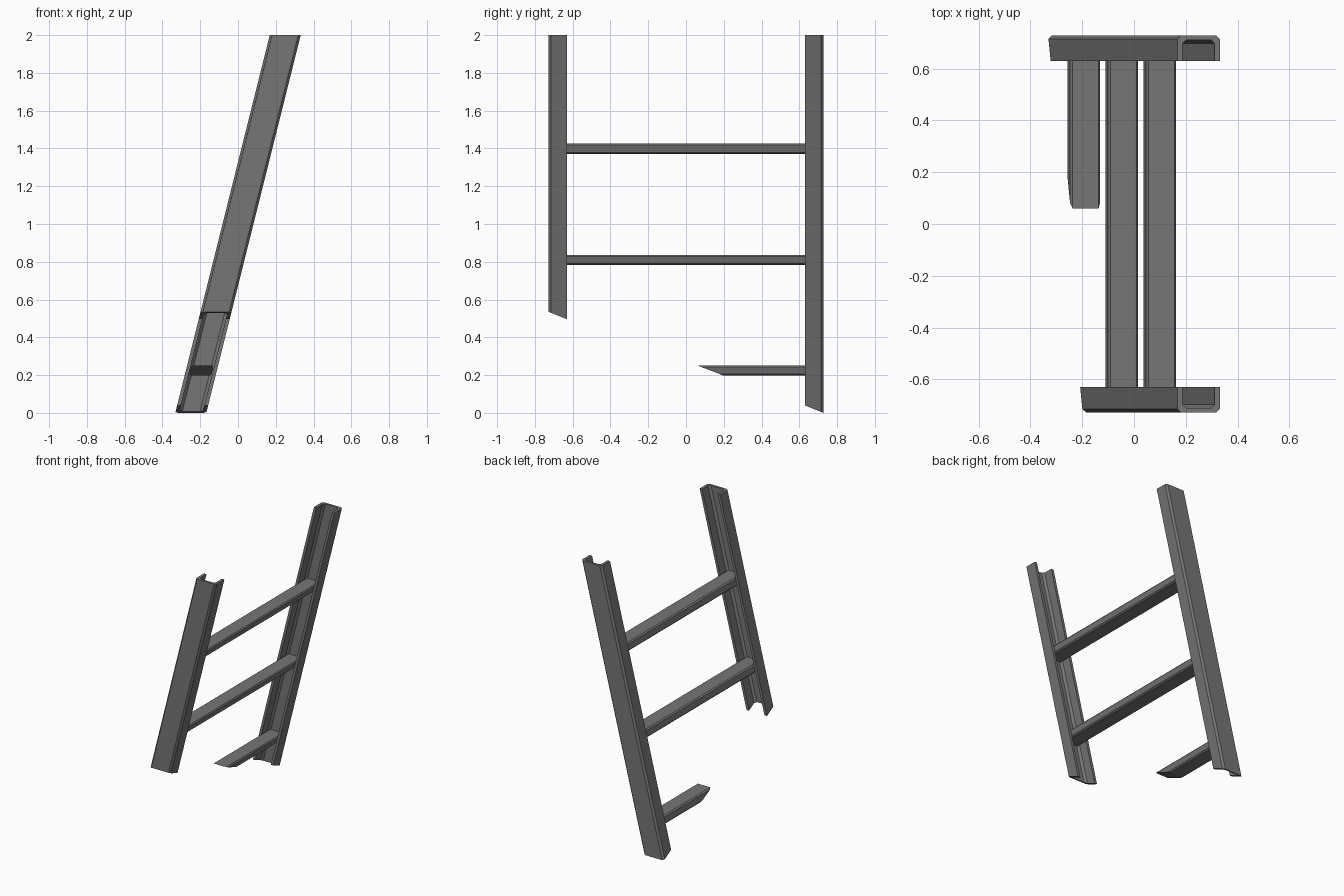
import bpy

LEAN = 0.25          # sideways shift per unit of height
OUTER, INNER = 0.728, 0.63

old = bpy.data.objects.get("Cube")
if old:
    bpy.data.objects.remove(old, do_unlink=True)

metal = bpy.data.materials.new("dark grey metal")
metal.use_nodes = True
grey = (0.18, 0.18, 0.18, 1)
metal.diffuse_color = grey
metal.node_tree.nodes["Principled BSDF"].inputs["Base Color"].default_value = grey


def loft(name, start, end):
    """Solid between two matching outlines."""
    n = len(start)
    faces = [(i, (i + 1) % n, n + (i + 1) % n, n + i) for i in range(n)]
    faces += [tuple(reversed(range(n))), tuple(range(n, 2 * n))]
    mesh = bpy.data.meshes.new(name)
    mesh.from_pydata(start + end, [], faces)
    mesh.materials.append(metal)
    obj = bpy.data.objects.new(name, mesh)
    bpy.context.collection.objects.link(obj)
    # Consistent outward normals
    import bmesh
    bm = bmesh.new()
    bm.from_mesh(mesh)
    bmesh.ops.recalc_face_normals(bm, faces=bm.faces)
    bm.to_mesh(mesh)
    bm.free()
    return obj


def centre(z):
    return LEAN * (z - 1)


# Leaning channel rails, open towards the rungs, with slanted broken feet
half = [(0.047, 0.712), (0.062, 0.697), (0.062, INNER),
        (0.082, INNER), (0.082, 0.715), (0.069, OUTER)]
channel = half + [(-x, y) for x, y in reversed(half)]


def rail(name, side, foot):
    outline = [(x, side * y) for x, y in channel]
    bottom = [(x, y, foot - 0.4 * (y - side * OUTER)) for x, y in outline]
    start = [(x + centre(z), y, z) for x, y, z in bottom]
    end = [(x + centre(2), y, 2) for x, y in outline]
    loft(name, start, end)


rail("back_rail", 1, 0)
rail("front_rail", -1, 0.535)

# Rungs: flat bars with chamfered edges, sheared to follow the lean
W, H, B = 0.058, 0.027, 0.008
bar = [(W, H - B), (W - B, H), (B - W, H), (-W, H - B),
       (-W, B - H), (B - W, -H), (W - B, -H), (W, B - H)]


def rung(name, z, broken=False):
    outline = [(u + centre(z + v), z + v) for u, v in bar]
    tip = [0.06 + 2.6 * (H - v) if broken else -0.71 for u, v in bar]
    start = [(x, y, h) for (x, h), y in zip(outline, tip)]
    end = [(x, 0.71, h) for x, h in outline]
    loft(name, start, end)


rung("upper_rung", 1.398)
rung("middle_rung", 0.81)
rung("broken_rung", 0.224, broken=True)
